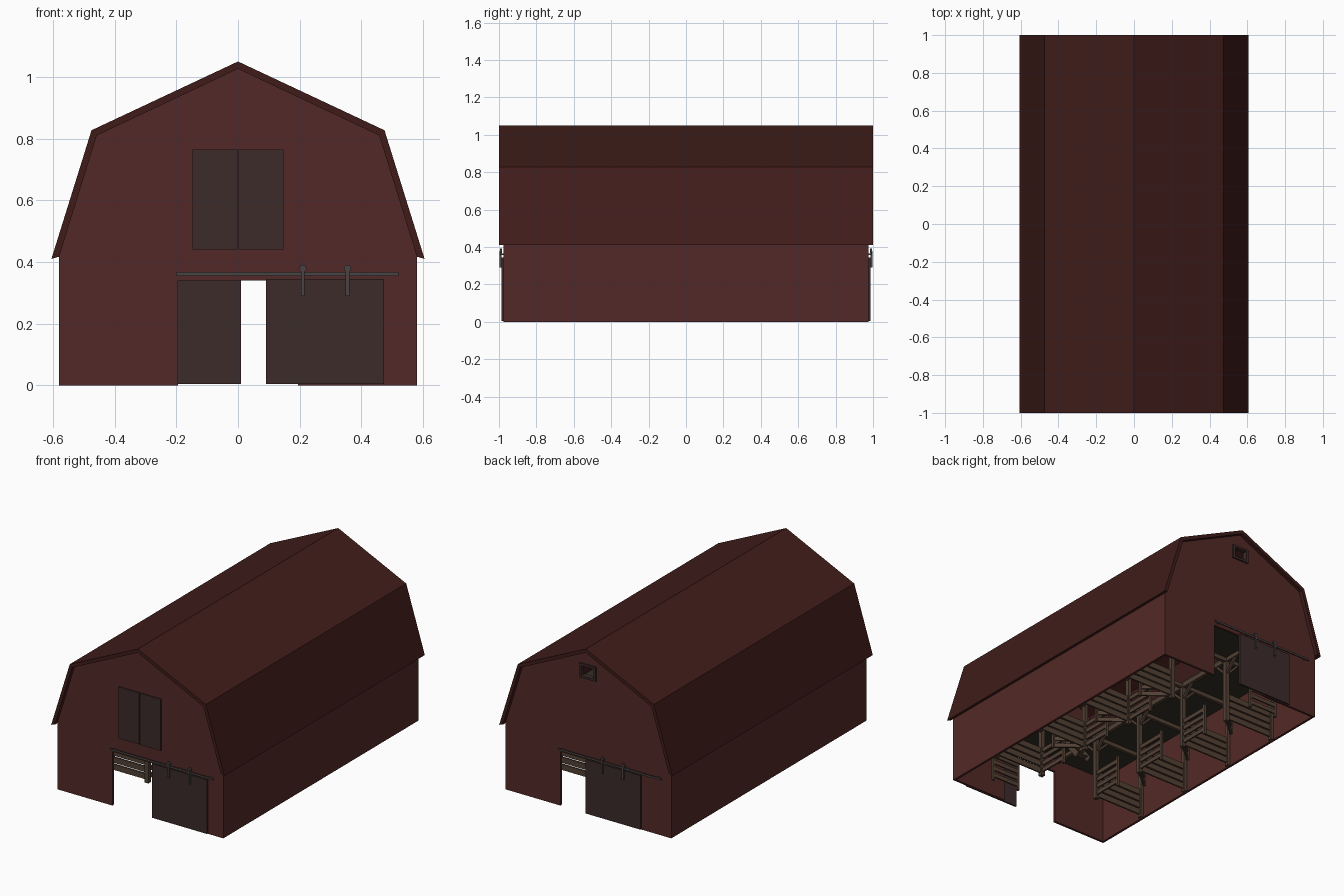
import bpy, bmesh, math
from mathutils import Vector, Matrix

if "Cube" in bpy.data.objects:
    bpy.data.objects.remove(bpy.data.objects["Cube"])


def mat(name, r, g, b):
    m = bpy.data.materials.new(name)
    m.diffuse_color = (r, g, b, 1)
    m.use_nodes = True
    m.node_tree.nodes["Principled BSDF"].inputs["Base Color"].default_value = m.diffuse_color
    return m


RED = mat("barn_red", .085, .022, .02)
ROOF = mat("roof_red", .05, .012, .01)
DOOR = mat("door_brown", .045, .024, .023)
WOOD = mat("timber", .085, .052, .034)
FLOOR = mat("loft_boards", .035, .03, .02)
METAL = mat("iron", .07, .055, .055)


def finish(name, bm, material):
    bmesh.ops.recalc_face_normals(bm, faces=bm.faces)
    me = bpy.data.meshes.new(name)
    bm.to_mesh(me)
    bm.free()
    ob = bpy.data.objects.new(name, me)
    bpy.context.collection.objects.link(ob)
    if material:
        me.materials.append(material)
    return ob


def boxes(name, items, material):
    """One object from boxes given as (x0, x1, y0, y1, z0, z1)."""
    bm = bmesh.new()
    for x0, x1, y0, y1, z0, z1 in items:
        m = Matrix.Translation(((x0 + x1) / 2, (y0 + y1) / 2, (z0 + z1) / 2))
        m = m @ Matrix.Diagonal((x1 - x0, y1 - y0, z1 - z0, 1))
        bmesh.ops.create_cube(bm, size=1, matrix=m)
    return finish(name, bm, material)


def bars(name, items, w, h, material):
    """One object from straight timbers given as (start, end)."""
    bm = bmesh.new()
    for a, b in items:
        a, b = Vector(a), Vector(b)
        d = b - a
        rot = d.to_track_quat('X', 'Z').to_matrix().to_4x4()
        m = Matrix.Translation((a + b) / 2) @ rot @ Matrix.Diagonal((d.length, w, h, 1))
        bmesh.ops.create_cube(bm, size=1, matrix=m)
    return finish(name, bm, material)


def extrude_profile(name, pts, y0, y1, material):
    bm = bmesh.new()
    f = bm.faces.new([bm.verts.new((x, y0, z)) for x, z in pts])
    r = bmesh.ops.extrude_face_region(bm, geom=[f])
    bmesh.ops.translate(bm, vec=(0, y1 - y0, 0),
                        verts=[v for v in r['geom'] if isinstance(v, bmesh.types.BMVert)])
    return finish(name, bm, material)


# gambrel roof shell
outer = [(-.605, .41), (-.475, .827), (0, 1.05), (.475, .827), (.605, .41)]
inner = [(.58, .417), (.458, .81), (0, 1.026), (-.458, .81), (-.58, .417)]
extrude_profile("roof", outer + inner, -1, 1, ROOF)

# side walls
for s, n in ((-1, "left"), (1, "right")):
    a, b = sorted((s * .565, s * .58))
    boxes(n + "_wall", [(a, b, -.975, .975, 0, .43)], RED)

# end walls with a doorway notch
gable = [(-.58, 0), (-.58, .42), (-.462, .815), (0, 1.03), (.462, .815), (.58, .42),
         (.58, 0), (.195, 0), (.195, .34), (-.195, .34), (-.195, 0)]
extrude_profile("front_wall", gable, -.975, -.96, RED)
back = extrude_profile("back_wall", gable, .96, .975, RED)
cutter = boxes("window_cutter", [(-.045, .045, .9, 1.05, .865, .93)], None)
cutter.hide_render = True
cutter.hide_viewport = True
mod = back.modifiers.new("window_hole", 'BOOLEAN')
mod.operation = 'DIFFERENCE'
mod.object = cutter
mod.solver = 'EXACT'

# back gable window frame
boxes("window_frame", [(-.057, -.043, .955, .985, .852, .942), (.043, .057, .955, .985, .852, .942),
                       (-.057, .057, .955, .985, .928, .942), (-.057, .057, .955, .985, .852, .866)], DOOR)

# hayloft doors on the front
for x0, n in ((-.147, "left"), (.002, "right")):
    boxes("loft_door_" + n, [(x0, x0 + .145, -.983, -.97, .44, .765)], DOOR)

# sliding doors with rail, straps and rollers; the back end is turned half way round
for side, x0 in (("front", .09), ("back", -.01)):
    xs = (x0 + .12, x0 + .265)
    parts = [boxes(side + "_sliding_door", [(x0, x0 + .383, -.987, -.976, .004, .345)], DOOR),
             boxes(side + "_door_rail", [(-.2, .52, -.992, -.986, .355, .367)], METAL),
             boxes(side + "_rail_brackets", [(x - .005, x + .005, -.987, -.97, .356, .366)
                                             for x in (-.17, .05, .28, .49)], METAL),
             boxes(side + "_door_straps", [(x - .006, x + .006, -.997, -.986, .29, .378)
                                           for x in xs], METAL)]
    bm = bmesh.new()
    for x in xs:
        bmesh.ops.create_cone(bm, cap_ends=True, segments=16, radius1=.012, radius2=.012, depth=.01,
                              matrix=Matrix.Translation((x, -.99, .379)) @ Matrix.Rotation(math.pi / 2, 4, 'X'))
    parts.append(finish(side + "_rollers", bm, METAL))
    if side == "back":
        for p in parts:
            p.data.transform(Matrix.Rotation(math.pi, 4, 'Z'))

# hayloft floor around a central opening
boxes("loft_floor", [(-.565, -.2, -.96, .96, .425, .437), (.2, .565, -.96, .96, .425, .437),
                     (-.2, .2, -.96, -.6, .425, .437), (-.2, .2, .6, .96, .425, .437)], FLOOR)

# timber frame: posts, beams and braces
rows = (-.6, -.2, .2, .6)
P = .21
sides = (-1, 1)
boxes("posts", [(s * P - .013, s * P + .013, y - .013, y + .013, 0, .425)
                for s in sides for y in rows], WOOD)
boxes("wall_posts", [(s * .555 - .01, s * .555 + .01, y - .013, y + .013, 0, .425)
                     for s in sides for y in rows], WOOD)
boxes("long_beams", [(s * P - .011, s * P + .011, -.96, .96, .4, .425) for s in sides], WOOD)
boxes("cross_beams", [(-.565, .565, y - .011, y + .011, .4, .425) for y in rows], WOOD)
braces = []
for s in sides:
    for y in rows:
        braces += [((s * P, y, .32), (s * P, y + d * .09, .41)) for d in (-1, 1)]
        braces.append(((s * P, y, .32), (s * (P + .09), y, .41)))
bars("braces", braces, .014, .014, WOOD)

# stall dividers, fixed front rails and half-open gates
heights = (.035, .08, .125, .17)
dividers, rails, gates, stiles = [], [], [], []
for s in sides:
    for y in rows:
        dividers += [((s * P, y, z), (s * .56, y, z)) for z in heights]
    for y in (-.6, -.2, .2):
        rails += [((s * P, y, z), (s * P, y + .2, z)) for z in heights]
        stiles.append(((s * P, y + .2, 0), (s * P, y + .2, .2)))
        hx, hy = s * P, y + .385
        ex, ey = hx + s * .14, hy - .11
        gates += [((hx, hy, z), (ex, ey, z)) for z in heights]
        gates.append(((hx, hy, .04), (ex, ey, .165)))
        stiles.append(((ex, ey, .02), (ex, ey, .19)))
    # end pens beside the doorways
    for e in (-1, 1):
        if s == e:
            continue
        hx, hy = s * P, e * .82
        gates += [((hx, hy, z), (s * .4, hy, z)) for z in heights]
        stiles += [((hx, hy, 0), (hx, hy, .2)), ((s * .4, hy, 0), (s * .4, hy, .2))]
bars("stall_dividers", dividers, .01, .036, WOOD)
bars("stall_rails", rails, .01, .026, WOOD)
bars("stall_gates", gates, .01, .026, WOOD)
bars("gate_stiles", stiles, .016, .016, WOOD)

# stairs to the loft beside the aisle
N = 9
boxes("stair_treads", [(.105, .195, -.3 - (i + 1) * .034, -.3 - i * .034,
                        .035 + i * .044, .043 + i * .044) for i in range(N)], WOOD)
bars("stair_stringers", [((x, -.29, .015), (x, -.61, .425)) for x in (.103, .193)], .01, .035, WOOD)
